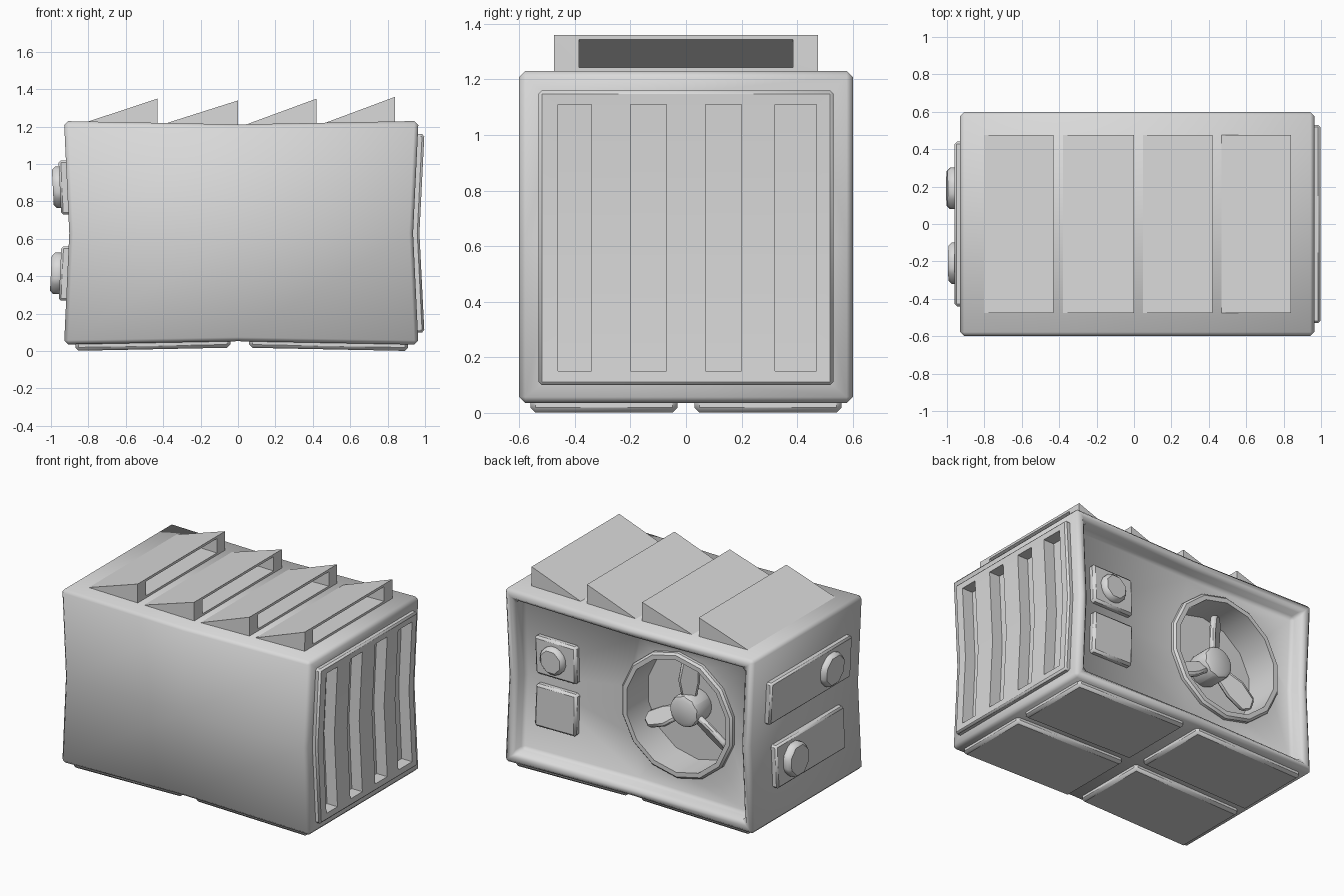
import bpy, bmesh, math
from mathutils import Matrix, Vector

if "Cube" in bpy.data.objects:
    bpy.data.objects.remove(bpy.data.objects["Cube"], do_unlink=True)

MID = 0.63      # height of the pinched waist
PINCH = 0.03

grey = bpy.data.materials.new("light_grey")
grey.use_nodes = True
colour = (0.7, 0.7, 0.7, 1)
grey.diffuse_color = colour
grey.node_tree.nodes["Principled BSDF"].inputs["Base Color"].default_value = colour


def make(name, bm):
    bmesh.ops.recalc_face_normals(bm, faces=bm.faces)
    mesh = bpy.data.meshes.new(name)
    bm.to_mesh(mesh)
    bm.free()
    mesh.materials.append(grey)
    obj = bpy.data.objects.new(name, mesh)
    bpy.context.scene.collection.objects.link(obj)
    return obj


def prism(name, axis, outline, lo, hi):
    """Extrude an outline along x (points are y, z) or y (points are x, z)."""
    bm = bmesh.new()
    place = (lambda p, d: (d, p[0], p[1])) if axis == "x" else (lambda p, d: (p[0], d, p[1]))
    base = bm.faces.new([bm.verts.new(place(p, lo)) for p in outline])
    new = bmesh.ops.extrude_face_region(bm, geom=[base])["geom"]
    shift = Vector(place((0, 0), hi - lo))
    bmesh.ops.translate(bm, verts=[v for v in new if isinstance(v, bmesh.types.BMVert)], vec=shift)
    return make(name, bm)


def rect(a0, a1, b0, b1):
    return [(a0, b0), (a1, b0), (a1, b1), (a0, b1)]


def ngon(n, r, a, b):
    turn = math.pi / n
    return [(a + r * math.cos(2 * turn * i + turn), b + r * math.sin(2 * turn * i + turn))
            for i in range(n)]


def bake(obj):
    bpy.context.view_layer.update()
    shape = obj.evaluated_get(bpy.context.evaluated_depsgraph_get())
    mesh = bpy.data.meshes.new_from_object(shape)
    obj.modifiers.clear()
    obj.data = mesh


def finish(obj, bevel=0.0, cutters=(), warp=True, angle=40, segments=1):
    """Bevel, cut, pinch towards the waist, and shade."""
    if bevel:
        mod = obj.modifiers.new("bevel", "BEVEL")
        mod.width, mod.segments, mod.limit_method = bevel, segments, "ANGLE"
    for cutter in cutters:
        mod = obj.modifiers.new("cut", "BOOLEAN")
        mod.operation, mod.solver, mod.object = "DIFFERENCE", "EXACT", cutter
    bake(obj)
    if warp:
        bm = bmesh.new()
        bm.from_mesh(obj.data)
        for point, normal in (((0, 0, MID), (0, 0, 1)), ((0, 0, 0), (1, 0, 0))):
            bmesh.ops.bisect_plane(bm, geom=bm.verts[:] + bm.edges[:] + bm.faces[:],
                                   plane_co=point, plane_no=normal, dist=1e-4)
        for v in bm.verts:
            x, z = v.co.x, v.co.z
            v.co.x = x * (1 - PINCH * max(0, 1 - abs(z - MID) / 0.6))
            v.co.z = MID + (z - MID) * (1 - PINCH * max(0, 1 - abs(x) / 0.95))
        bm.to_mesh(obj.data)
        bm.free()
    bpy.ops.object.select_all(action="DESELECT")
    obj.select_set(True)
    bpy.context.view_layer.objects.active = obj
    bpy.ops.object.shade_smooth_by_angle(angle=math.radians(angle))
    return obj


def discard(cutters):
    for cutter in cutters:
        bpy.data.objects.remove(cutter, do_unlink=True)


# Cutters for the grille slots and the fan well
FAN_X, FAN_Z = -0.30, 0.66
slots = [prism("slot_cutter", "x", rect(y0, y1, 0.15, 1.11), 0.92, 1.1)
         for y0, y1 in ((-0.46, -0.34), (-0.20, -0.07), (0.07, 0.20), (0.32, 0.47))]
well = prism("well_cutter", "y", ngon(14, 0.41, FAN_X, FAN_Z), 0.3, 0.7)

# Housing with a framed recess in the back
body = prism("housing", "y", rect(-0.93, 0.965, 0.035, 1.23), -0.6, 0.6)
bm = bmesh.new()
bm.from_mesh(body.data)
back = [f for f in bm.faces if f.normal.y > 0.9]
bmesh.ops.inset_region(bm, faces=back, thickness=0.1)
bmesh.ops.inset_region(bm, faces=back, thickness=0.005, depth=-0.1)
bm.to_mesh(body.data)
bm.free()
finish(body, 0.022, slots + [well], angle=60)

# Side grille
finish(prism("grille", "x", rect(-0.53, 0.53, 0.10, 1.16), 0.94, 1.0), 0.012, slots)
discard(slots + [well])

# Sloping hoods on the top, open towards one side
for i, (x0, x1) in enumerate(((-0.83, -0.43), (-0.41, 0.0), (0.02, 0.42), (0.44, 0.84))):
    slope = 0.14 / (x1 - x0)
    hood = prism(f"hood_{i + 1}", "y", [(x0, 1.22), (x1, 1.22), (x1, 1.362)], -0.475, 0.475)
    tip, end = x0 + 0.04 / slope, x1 + 0.02
    hollow = prism("hollow_cutter", "y",
                   [(tip, 1.245), (end, 1.245), (end, 1.245 + slope * (end - tip))], -0.385, 0.385)
    finish(hood, 0, [hollow], angle=15)
    discard([hollow])

# Feet under the housing
for side, (x0, x1) in (("right", (-0.87, -0.04)), ("left", (0.06, 0.91))):
    for end, s in (("front", -1), ("back", 1)):
        ys = sorted((0.03 * s, 0.56 * s))
        foot = prism(f"foot_{end}_{side}", "y", rect(x0, x1, 0, 0.07), *ys)
        finish(foot, 0.018)

# Control plates and knobs on the side
for tag, half, z0, z1, ky, top in (("upper", 0.44, 0.73, 1.02, -0.21, -1.008),
                                   ("lower", 0.37, 0.27, 0.56, 0.19, -1.02)):
    finish(prism(f"{tag}_side_plate", "x", rect(-half, half, z0, z1), -0.97, -0.88), 0.012)
    finish(prism(f"{tag}_side_knob", "x", ngon(8, 0.12, ky, (z0 + z1) / 2), top, -0.94), 0.018)

# Control plates and knob on the back
for tag, z0, z1 in (("upper", 0.67, 0.93), ("lower", 0.305, 0.60)):
    finish(prism(f"{tag}_back_plate", "y", rect(0.47, 0.79, z0, z1), 0.45, 0.54), 0.015)
finish(prism("back_knob", "y", ngon(8, 0.1, 0.64, 0.80), 0.5, 0.58), 0.02)

# Fan ring lining the well
ring = prism("fan_ring", "y", ngon(14, 0.43, FAN_X, FAN_Z), 0.29, 0.535)
bore = prism("bore_cutter", "y", ngon(14, 0.385, FAN_X, FAN_Z), 0.2, 0.7)
finish(ring, 0.014, [bore], warp=False)
discard([bore])

# Fan hub and blades
finish(prism("fan_hub", "y", ngon(10, 0.115, FAN_X, FAN_Z), 0.28, 0.465), 0.035,
       warp=False, segments=2)
for i in range(3):
    blade = prism(f"fan_blade_{i + 1}", "y",
                  [(-0.04, 0.05), (0.04, 0.05), (0.075, 0.2), (0.06, 0.33),
                   (0, 0.365), (-0.05, 0.33), (-0.06, 0.2)], -0.02, 0.02)
    blade.data.transform(Matrix.Translation((FAN_X, 0.4, FAN_Z))
                         @ Matrix.Rotation(math.radians(120 * i - 4), 4, "Y")
                         @ Matrix.Rotation(math.radians(35), 4, "Z"))
    finish(blade, 0.012, warp=False)
